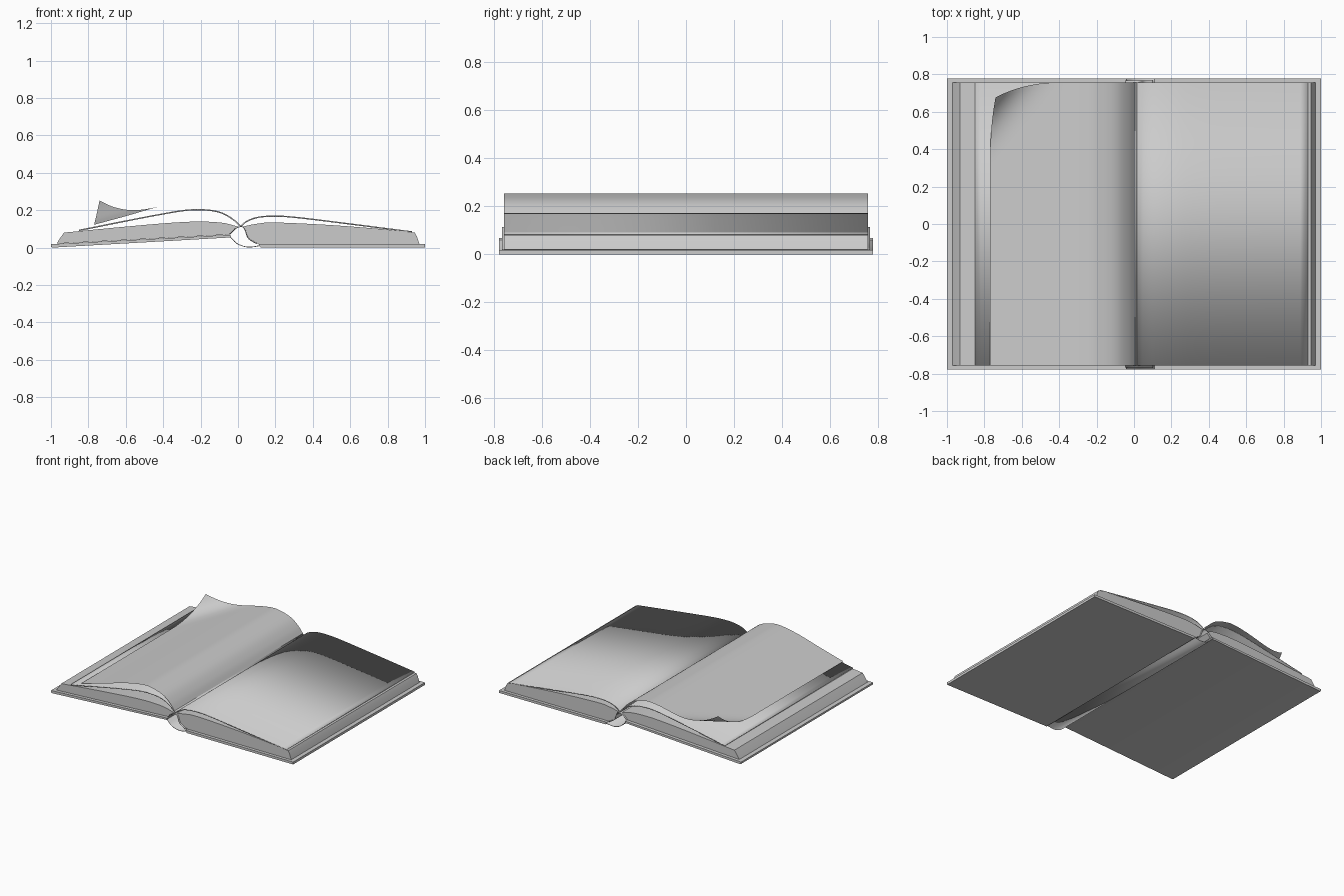
import bpy, bmesh, math
from mathutils import Vector

if "Cube" in bpy.data.objects:
    bpy.data.objects.remove(bpy.data.objects["Cube"])


def smooth_path(pts, steps=8):
    """Catmull-Rom curve through a few (x, z) points."""
    p = [Vector(q) for q in pts]
    p = [2 * p[0] - p[1]] + p + [2 * p[-1] - p[-2]]
    out = []
    for i in range(1, len(p) - 2):
        a, b, c, d = p[i - 1:i + 3]
        for k in range(steps):
            t = k / steps
            out.append(0.5 * (2 * b + (c - a) * t + (2 * a - 5 * b + 4 * c - d) * t ** 2
                              + (3 * b - a - 3 * c + d) * t ** 3))
    return out + [p[-2]]


def finish(bm, name, angle=35):
    bmesh.ops.recalc_face_normals(bm, faces=bm.faces)
    me = bpy.data.meshes.new(name)
    bm.to_mesh(me)
    bm.free()
    ob = bpy.data.objects.new(name, me)
    bpy.context.collection.objects.link(ob)
    bpy.ops.object.select_all(action='DESELECT')
    ob.select_set(True)
    bpy.context.view_layer.objects.active = ob
    bpy.ops.object.shade_smooth_by_angle(angle=math.radians(angle))
    return ob


def prism(name, outline, y):
    """Closed (x, z) outline extruded from -y to y."""
    bm = bmesh.new()
    face = bm.faces.new([bm.verts.new((p[0], -y, p[1])) for p in outline])
    ext = bmesh.ops.extrude_face_region(bm, geom=[face])
    verts = [g for g in ext['geom'] if isinstance(g, bmesh.types.BMVert)]
    bmesh.ops.translate(bm, verts=verts, vec=(0, 2 * y, 0))
    return finish(bm, name)


def sheet(name, path, y, rows=1, warp=None, thick=0):
    """Open (x, z) path swept from -y to y, optionally warped or thickened."""
    bm = bmesh.new()
    grid = []
    for j in range(rows + 1):
        yy = -y + 2 * y * j / rows
        co = [Vector((p[0], yy, p[1])) for p in path]
        grid.append([bm.verts.new(warp(c) if warp else c) for c in co])
    for r, s in zip(grid, grid[1:]):
        for i in range(len(r) - 1):
            bm.faces.new((r[i], r[i + 1], s[i + 1], s[i]))
    ob = finish(bm, name)
    if thick:
        m = ob.modifiers.new("thickness", 'SOLIDIFY')
        m.thickness = thick
        m.offset = 0
    return ob


# Cover boards
prism("left_cover", [(-1, 0.004), (-0.99, 0), (-0.04, 0.054), (-0.04, 0.068), (-1, 0.018)], 0.778)
prism("right_cover", [(0.12, 0), (1, 0), (1, 0.018), (0.11, 0.018)], 0.778)

# Rounded spine strip joining the boards
sheet("spine", smooth_path([(-0.045, 0.062), (-0.01, 0.025), (0.03, 0.007),
                            (0.07, 0.003), (0.125, 0.012)]), 0.778, thick=0.004)

# Page blocks
left_top = smooth_path([(-0.93, 0.08), (-0.6, 0.112), (-0.35, 0.133), (-0.2, 0.139),
                        (-0.08, 0.132), (0.0, 0.112)])
prism("left_pages", [(-0.04, 0.070), (-0.97, 0.021), (-0.955, 0.045)] + left_top, 0.757)
right_top = smooth_path([(0.025, 0.112), (0.1, 0.127), (0.2, 0.134), (0.5, 0.12),
                         (0.8, 0.096), (0.945, 0.08)])
prism("right_pages", right_top + [(0.956, 0.06), (0.97, 0.019), (0.11, 0.019), (0.06, 0.045)], 0.757)

# Folded binding strip inside the spine
sheet("binding", smooth_path([(-0.045, 0.072), (-0.015, 0.1), (0.015, 0.112),
                              (0.035, 0.1), (0.055, 0.05), (0.1, 0.02)]), 0.767, thick=0.004)

# Loose open sheets
sheet("left_sheet", smooth_path([(0.015, 0.114), (-0.03, 0.153), (-0.09, 0.186), (-0.17, 0.201),
                                 (-0.27, 0.2), (-0.4, 0.18), (-0.6, 0.142), (-0.85, 0.092)]),
      0.757, thick=0.007)
sheet("right_sheet", smooth_path([(0.015, 0.114), (0.05, 0.142), (0.11, 0.162), (0.2, 0.168),
                                  (0.32, 0.16), (0.6, 0.126), (0.93, 0.084)]),
      0.757, thick=0.007)


# Turning page with its back corner curled up
def curl(c):
    t = (-c.x - 0.4) / 0.37 + (c.y - 0.3) / 0.457 - 1
    t = min(max(t, 0), 1)
    return c + Vector((0.03 * t ** 2, -0.08 * t ** 2, 0.13 * t ** 2.2))


sheet("turning_page", smooth_path([(0.015, 0.115), (-0.03, 0.172), (-0.09, 0.219), (-0.17, 0.245),
                                   (-0.25, 0.252), (-0.4, 0.225), (-0.6, 0.168), (-0.77, 0.122)]),
      0.757, rows=60, warp=curl)
